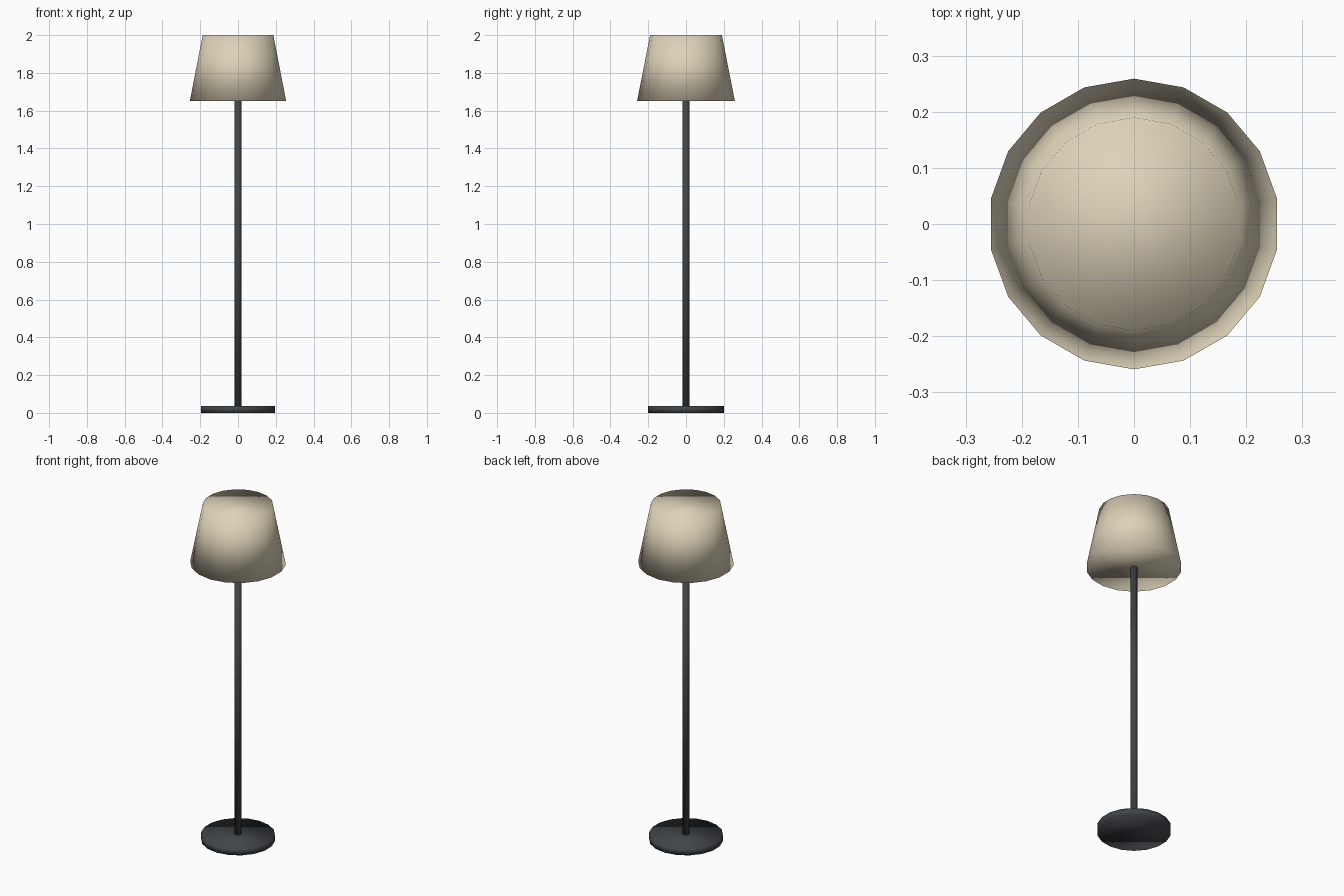
import bpy

cube = bpy.data.objects.get("Cube")
if cube:
    bpy.data.objects.remove(cube, do_unlink=True)


def make_material(name, rgb):
    mat = bpy.data.materials.new(name)
    mat.use_nodes = True
    color = (*rgb, 1.0)
    mat.diffuse_color = color
    mat.node_tree.nodes["Principled BSDF"].inputs["Base Color"].default_value = color
    return mat


def make_round_part(name, sides, r_bottom, r_top, z_bottom, z_top, mat):
    """Closed upright cylinder or tapered cone, fully smooth shaded."""
    bpy.ops.mesh.primitive_cone_add(
        vertices=sides, radius1=r_bottom, radius2=r_top,
        depth=z_top - z_bottom, end_fill_type='NGON',
        location=(0, 0, (z_bottom + z_top) / 2))
    part = bpy.context.object
    part.name = name
    part.data.name = name
    part.data.materials.append(mat)
    bpy.ops.object.shade_smooth()
    return part


dark_metal = make_material("dark metal", (0.052, 0.059, 0.066))
cream_fabric = make_material("cream fabric", (0.73, 0.65, 0.485))

base_top, shade_bottom, shade_top = 0.037, 1.65, 2.0

# Floor disc, slim pole and tapered closed shade
make_round_part("base", 18, 0.2, 0.2, 0.0, base_top, dark_metal)
make_round_part("pole", 12, 0.0185, 0.0185, base_top / 2, shade_bottom + 0.02, dark_metal)
make_round_part("lampshade", 18, 0.259, 0.19, shade_bottom, shade_top, cream_fabric)
